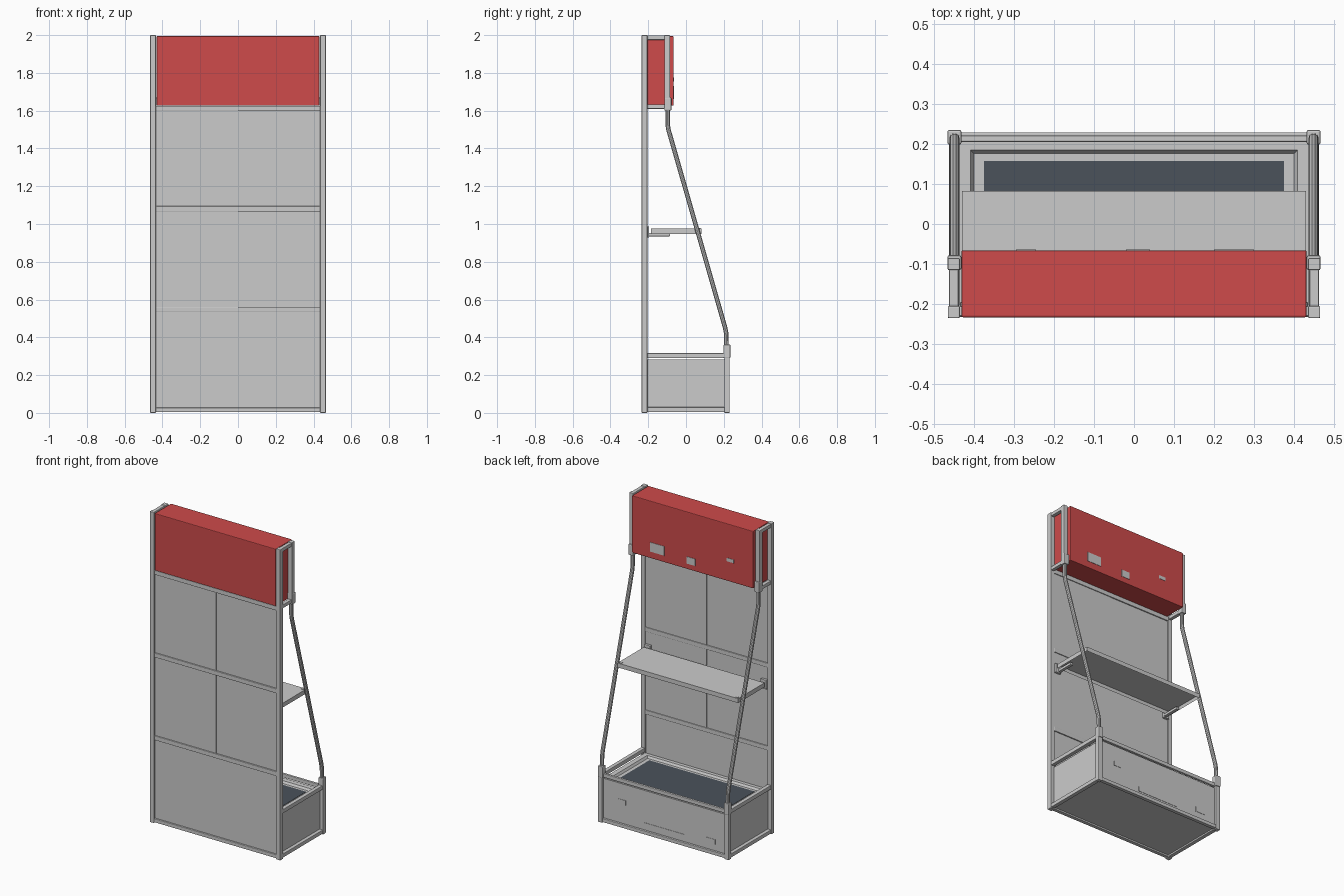
import bpy, bmesh
from mathutils import Vector

if "Cube" in bpy.data.objects:
    bpy.data.objects.remove(bpy.data.objects["Cube"])


def material(name, rgb):
    m = bpy.data.materials.new(name)
    m.diffuse_color = (*rgb, 1)
    m.use_nodes = True
    m.node_tree.nodes["Principled BSDF"].inputs["Base Color"].default_value = m.diffuse_color
    return m


RED = material("red_sheet", (0.62, 0.07, 0.07))
DARK = material("dark_mat", (0.07, 0.085, 0.105))


def finish(name, bm, mat=None, bevel=0.0):
    bmesh.ops.recalc_face_normals(bm, faces=bm.faces)
    me = bpy.data.meshes.new(name)
    bm.to_mesh(me)
    bm.free()
    ob = bpy.data.objects.new(name, me)
    bpy.context.collection.objects.link(ob)
    if mat:
        me.materials.append(mat)
    if bevel:
        b = ob.modifiers.new("bevel", 'BEVEL')
        b.width, b.segments = bevel, 2
    return ob


def cube_bm(x, y, z):
    bm = bmesh.new()
    bmesh.ops.create_cube(bm, size=1)
    for v in bm.verts:
        v.co = Vector([(a + b) / 2 + c * (b - a) for (a, b), c in zip((x, y, z), v.co)])
    return bm


def box(name, x, y, z, mat=None, bevel=0.0):
    return finish(name, cube_bm(x, y, z), mat, bevel)


def pair(name, x, y, z, mat=None, bevel=0.003):
    # same box on the right and left side
    for side, s in (("right", 1), ("left", -1)):
        box(f"{name}_{side}", sorted((s * x[0], s * x[1])), y, z, mat, bevel)


# Upright posts
P = (0.435, 0.465)
pair("tall_post", P, (-0.235, -0.205), (0, 2))
pair("header_post", P, (-0.115, -0.085), (1.61, 2))
pair("base_post", P, (0.203, 0.231), (0, 0.315))

# Side rails running front to back
pair("header_top_rail", (0.438, 0.462), (-0.206, -0.114), (1.975, 1.998))
pair("header_low_rail", (0.438, 0.462), (-0.206, -0.114), (1.61, 1.633))
pair("base_top_rail", (0.436, 0.462), (-0.206, 0.204), (0.29, 0.316))
pair("base_low_rail", (0.436, 0.462), (-0.206, 0.204), (0.005, 0.03))

# Cross rails
for i, z in enumerate((0.547, 1.08, 1.612)):
    box(f"wall_rail_{i}", (-0.436, 0.436), (-0.23, -0.205), (z - 0.014, z + 0.014), bevel=0.003)
box("base_front_top_rail", (-0.436, 0.436), (0.205, 0.221), (0.29, 0.314), bevel=0.003)
for name, y in (("front", 0.217), ("rear", -0.22)):
    box(f"base_{name}_low_rail", (-0.436, 0.436), (y - 0.012, y + 0.012), (0.005, 0.028), bevel=0.003)

# Wall panels, two sheets in each tall bay and one in the low bay
for name, z in (("middle", (0.561, 1.066)), ("upper", (1.094, 1.598))):
    box(f"{name}_panel_left", (-0.435, 0), (-0.222, -0.212), z)
    box(f"{name}_panel_right", (0, 0.435), (-0.22, -0.21), z)
box("low_panel", (-0.435, 0.435), (-0.222, -0.212), (0.28, 0.535))

# Base box with a recessed top
bm = cube_bm((-0.44, 0.44), (-0.221, 0.216), (0.015, 0.282))
top = [max(bm.faces, key=lambda f: f.calc_center_median().z)]
bmesh.ops.inset_region(bm, faces=top, thickness=0.045)
bmesh.ops.inset_region(bm, faces=top, thickness=0.012, depth=-0.014)
finish("base_box", bm)
box("base_mat", (-0.375, 0.375), (-0.162, 0.157), (0.262, 0.27), DARK)

# Slanted side tubes
for side, x in (("right", 0.448), ("left", -0.448)):
    cu = bpy.data.curves.new("side_tube", 'CURVE')
    cu.dimensions = '3D'
    cu.bevel_depth, cu.bevel_resolution, cu.use_fill_caps = 0.0125, 3, True
    pts = [(-0.097, 1.63), (-0.097, 1.525), (-0.093, 1.50),
           (0.206, 0.455), (0.213, 0.42), (0.215, 0.31)]
    sp = cu.splines.new('POLY')
    sp.points.add(len(pts) - 1)
    for p, (y, z) in zip(sp.points, pts):
        p.co = (x, y, z, 1)
    ob = bpy.data.objects.new(f"side_tube_{side}", cu)
    bpy.context.collection.objects.link(ob)
    bpy.ops.object.select_all(action='DESELECT')
    ob.select_set(True)
    bpy.context.view_layer.objects.active = ob
    bpy.ops.object.convert(target='MESH')
    bpy.ops.object.shade_smooth_by_angle()

# Sleeves at both ends of the tubes
pair("upper_sleeve", (0.431, 0.466), (-0.115, -0.078), (1.6, 1.67), bevel=0.005)
pair("lower_sleeve", (0.431, 0.466), (0.198, 0.235), (0.29, 0.362), bevel=0.005)

# Header box
box("header_box", (-0.431, 0.431), (-0.233, -0.066), (1.627, 1.995), RED, 0.004)

# Shelf: sheet folded down into lips, open below
bm = cube_bm((-0.43, 0.43), (-0.185, 0.083), (0.947, 0.975))
low = min(bm.faces, key=lambda f: f.calc_center_median().z)
bmesh.ops.inset_region(bm, faces=[low], thickness=0.006)
for v in low.verts:
    v.co.z = 0.967
finish("shelf", bm)
pair("shelf_bracket_arm", (0.395, 0.415), (-0.205, -0.085), (0.935, 0.952), bevel=0.002)
pair("shelf_bracket_plate", (0.393, 0.434), (-0.212, -0.195), (0.928, 0.988), bevel=0.002)
pair("shelf_screw", (0.406, 0.422), (0.062, 0.078), (0.97, 0.978), bevel=0)

# Plain plates (centre x, centre z, width, height)
for i, (x, z, w, h) in enumerate([(0.25, 1.70, 0.10, 0.06), (0.01, 1.685, 0.06, 0.045),
                                  (-0.27, 1.765, 0.05, 0.022)]):
    box(f"header_plate_{i}", (x - w / 2, x + w / 2), (-0.067, -0.064), (z - h / 2, z + h / 2))
for i, (x, z, w, h) in enumerate([(0.305, 0.165, 0.055, 0.03), (0.0, 0.06, 0.29, 0.03),
                                  (-0.325, 0.085, 0.07, 0.03)]):
    box(f"base_plate_{i}", (x - w / 2, x + w / 2), (0.214, 0.218), (z - h / 2, z + h / 2))
